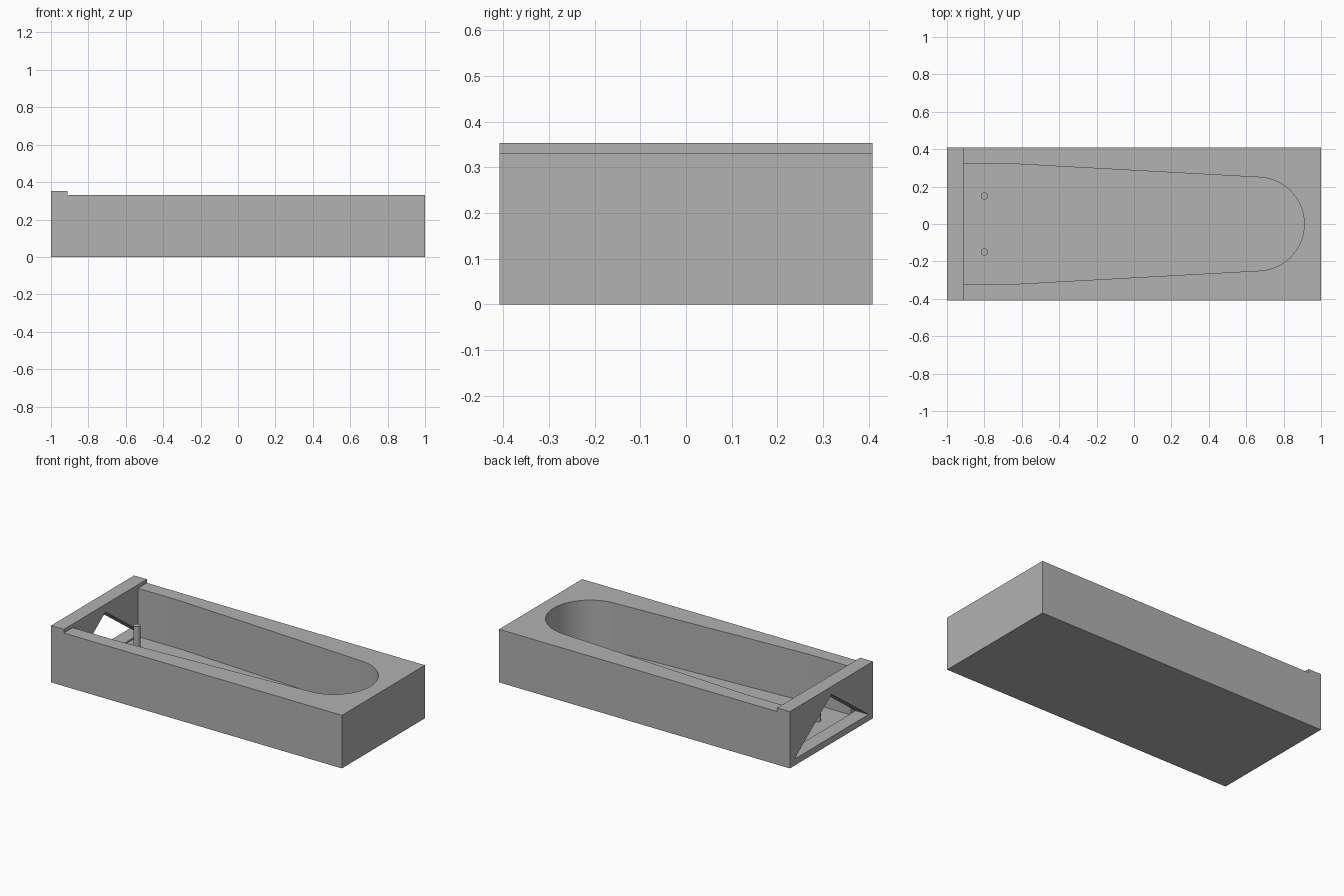
import bpy, bmesh, math
from mathutils import Vector

if "Cube" in bpy.data.objects:
    bpy.data.objects.remove(bpy.data.objects["Cube"], do_unlink=True)

grey = bpy.data.materials.new("plain grey")
grey.use_nodes = True
colour = (0.445, 0.445, 0.445, 1)
grey.diffuse_color = colour
grey.node_tree.nodes["Principled BSDF"].inputs["Base Color"].default_value = colour


def prism(name, outline, direction):
    """Closed solid made by sweeping a planar outline along a direction."""
    bm = bmesh.new()
    face = bm.faces.new([bm.verts.new(p) for p in outline])
    swept = bmesh.ops.extrude_face_region(bm, geom=[face])["geom"]
    verts = [g for g in swept if isinstance(g, bmesh.types.BMVert)]
    bmesh.ops.translate(bm, verts=verts, vec=Vector(direction))
    bmesh.ops.recalc_face_normals(bm, faces=bm.faces)
    mesh = bpy.data.meshes.new(name)
    bm.to_mesh(mesh)
    bm.free()
    mesh.materials.append(grey)
    obj = bpy.data.objects.new(name, mesh)
    bpy.context.collection.objects.link(obj)
    return obj


def select(obj):
    bpy.ops.object.select_all(action='DESELECT')
    obj.select_set(True)
    bpy.context.view_layer.objects.active = obj


def cut(obj, cutter):
    cutter.hide_render = True
    mod = obj.modifiers.new("cut", 'BOOLEAN')
    mod.operation, mod.solver, mod.object = 'DIFFERENCE', 'EXACT', cutter
    select(obj)
    bpy.ops.object.modifier_apply(modifier=mod.name)
    bpy.data.objects.remove(cutter, do_unlink=True)


half_width, rim, wall_x, floor, sill = 0.408, 0.33, -0.912, 0.03, 0.04

# Trough body with a raised end wall
side = [(-1, 0), (1, 0), (1, rim), (wall_x, rim), (wall_x, 0.353), (-1, 0.353)]
body = prism("trough_body", [(x, -half_width, z) for x, z in side],
             (0, 2 * half_width, 0))

# Tapered cavity with a round far end
centre, radius, lean = 0.66, 0.25, math.radians(87)
arc = [(centre + radius * math.cos(a), radius * math.sin(a))
       for a in (lean * (1 - i / 20) for i in range(41))]
plan = [(wall_x, 0.32), (-0.62, 0.32)] + arc + [(-0.62, -0.32), (wall_x, -0.32)]
cut(body, prism("cavity_cutter", [(x, y, floor) for x, y in plan], (0, 0, 1)))

# Triangular opening through the end wall
triangle = [(-0.365, sill), (0.365, sill), (0, 0.305)]
cut(body, prism("opening_cutter", [(-1.1, y, z) for y, z in triangle],
                (wall_x + 1.101, 0, 0)))
select(body)
bpy.ops.object.shade_smooth_by_angle(angle=math.radians(20))

# Pair of upright pins behind the opening
for name, y in (("left_pin", 0.15), ("right_pin", -0.15)):
    bpy.ops.mesh.primitive_cylinder_add(vertices=24, radius=0.019, depth=0.17,
                                        location=(-0.8, y, floor + 0.08))
    pin = bpy.context.object
    pin.name = name
    pin.data.materials.append(grey)
    bpy.ops.object.shade_smooth_by_angle(angle=math.radians(30))
